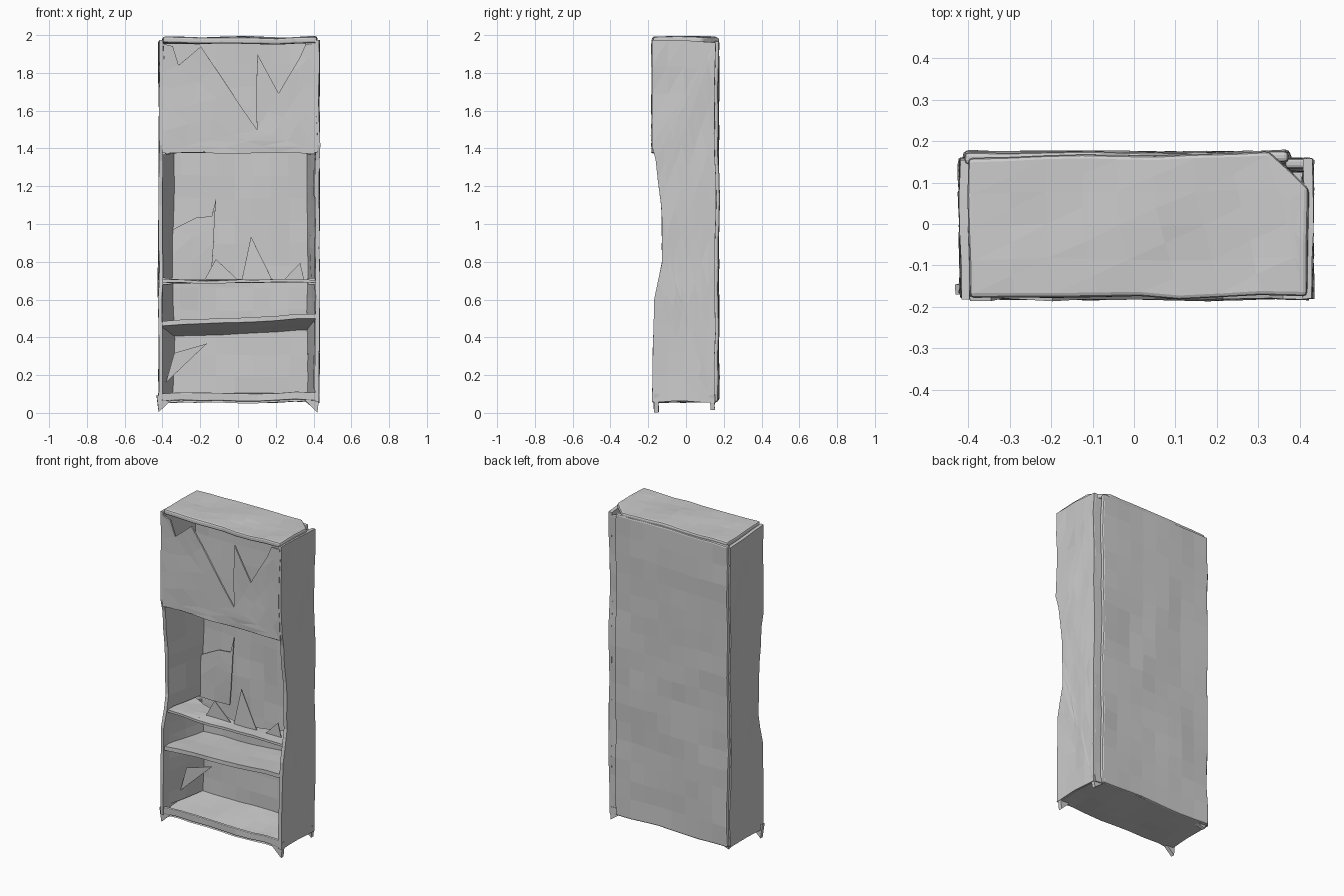
import bpy, bmesh
from mathutils import Vector, noise

cube = bpy.data.objects.get("Cube")
if cube:
    bpy.data.objects.remove(cube, do_unlink=True)

grey = bpy.data.materials.new("worn_grey")
grey.use_nodes = True
tone = (0.6, 0.6, 0.6, 1)
grey.diffuse_color = tone
grey.node_tree.nodes["Principled BSDF"].inputs["Base Color"].default_value = tone


def slab(name, axis, outline, start, end, cuts=3, bevel=0.0):
    """Extrude an outline along an axis, then crumple it softly."""
    def place(p, d):
        q = list(p)
        q.insert("xyz".index(axis), d)
        return Vector(q)

    bm = bmesh.new()
    rings = [[bm.verts.new(place(p, d)) for p in outline] for d in (start, end)]
    n = len(outline)
    for ring in rings:
        bm.faces.new(ring)
    for i in range(n):
        j = (i + 1) % n
        bm.faces.new((rings[0][i], rings[0][j], rings[1][j], rings[1][i]))
    bmesh.ops.recalc_face_normals(bm, faces=bm.faces[:])
    if bevel:
        bmesh.ops.bevel(bm, geom=bm.edges[:], offset=bevel, segments=2,
                        affect='EDGES', profile=0.5)
    bmesh.ops.triangulate(bm, faces=[f for f in bm.faces if len(f.verts) > 4])
    for _ in range(cuts):
        long_edges = [e for e in bm.edges if e.calc_length() > 0.14]
        if long_edges:
            bmesh.ops.subdivide_edges(bm, edges=long_edges, cuts=1, use_grid_fill=True)
    bmesh.ops.triangulate(bm, faces=[f for f in bm.faces if len(f.verts) > 4])
    for v in bm.verts:
        v.co += noise.noise_vector(v.co * 4) * 0.01
        v.co += noise.noise_vector(v.co * 11) * 0.004
    mesh = bpy.data.meshes.new(name)
    bm.to_mesh(mesh)
    bm.free()
    obj = bpy.data.objects.new(name, mesh)
    bpy.context.collection.objects.link(obj)
    mesh.materials.append(grey)
    return obj


def rect(a, b, c, d):
    return [(a, c), (b, c), (b, d), (a, d)]


# Thin side walls, with the front edge set back beside the middle opening
side = [(-0.18, 0.06), (0.155, 0.06), (0.155, 1.96), (-0.18, 1.97), (-0.18, 1.42),
        (-0.16, 1.34), (-0.135, 1.1), (-0.13, 0.8), (-0.17, 0.6)]
slab("right_side", "x", side, -0.42, -0.4, 4)
slab("left_side", "x", side, 0.408, 0.43, 4)

# Back, with a folded seam along its left edge
slab("back_panel", "y", rect(-0.41, 0.375, 0.06, 1.97), 0.145, 0.173, 4, 0.01)
slab("back_seam", "y", rect(0.365, 0.425, 0.06, 1.94), 0.13, 0.155, 4, 0.008)

# Top, with its back left corner folded in
top = [(-0.4, -0.175), (0.42, -0.175), (0.42, 0.08), (0.37, 0.13), (0.33, 0.17), (-0.4, 0.16)]
slab("top_board", "z", top, 1.955, 1.988, 3, 0.01)

# Bottom sheet, rising toward the back, and its front lip
slab("bottom_board", "x", [(-0.17, 0.055), (0.16, 0.06), (0.16, 0.1), (-0.15, 0.075)],
     -0.41, 0.42)
slab("bottom_lip", "y", rect(-0.4, 0.41, 0.065, 0.105), -0.175, -0.155, 3, 0.005)

# Upper front sheet with its torn top edge
torn = [(-0.405, 1.38), (0.415, 1.38), (0.42, 1.95), (0.36, 1.95), (0.22, 1.69),
        (0.1, 1.9), (0.1, 1.5), (-0.2, 1.94), (-0.32, 1.84), (-0.35, 1.94), (-0.4, 1.95)]
slab("upper_front", "y", torn, -0.182, -0.172)
slab("upper_lip", "z", rect(-0.39, 0.4, -0.175, -0.05), 1.375, 1.387)

# Torn middle shelf, with ragged pieces standing on it
slab("middle_shelf", "z", [(-0.4, -0.14), (0.41, -0.14), (0.41, 0.1), (0.3, 0.02), (0.18, -0.03),
                           (0.0, -0.04), (-0.15, 0.0), (-0.4, 0.12)], 0.688, 0.703)
for i, (left, peak, right, tip) in enumerate([(-0.18, -0.12, 0.0, 0.81),
                                              (0.02, 0.07, 0.18, 0.93),
                                              (0.24, 0.33, 0.35, 0.79)]):
    slab(f"ragged_piece_{i + 1}", "y", [(left, 0.7), (right, 0.7), (peak, tip)],
         -0.07, -0.065, 0)

# Torn inner lining low on the back of the middle opening
slab("torn_lining", "y", [(-0.36, 0.7), (-0.15, 0.7), (-0.13, 0.9), (-0.12, 1.14), (-0.14, 1.04),
                          (-0.22, 1.03), (-0.34, 0.97)], 0.125, 0.13, 2)

# Slanting linings inside the side walls
for name, wall, inner in (("right", -0.4, -0.34), ("left", 0.405, 0.365)):
    for level, low, high in (("middle", 0.71, 1.37), ("lower", 0.1, 0.68)):
        slab(f"{name}_{level}_lining", "z",
             [(wall, -0.12), (inner, 0.14), (inner * 1.03, 0.14)], low, high)

# Lower shelf with a sloping underside, tilted slightly across its width
shelf = slab("lower_shelf", "x",
             [(-0.165, 0.485), (-0.165, 0.51), (0.14, 0.5), (0.14, 0.425)], -0.4, 0.41)
for v in shelf.data.vertices:
    v.co.z += 0.045 * v.co.x - 0.005

# Torn flap in the lower right corner
slab("lower_flap", "y", [(-0.38, 0.16), (-0.34, 0.32), (-0.16, 0.37)], -0.03, -0.024, 0)

# Small pointed feet under the corners
for name, x, y, tip in (("front_right", -0.42, -0.16, 0.01), ("front_left", 0.42, -0.16, 0.0),
                        ("back_right", -0.4, 0.14, 0.04), ("back_left", 0.42, 0.14, 0.02)):
    s = 1 if x > 0 else -1
    slab(name + "_foot", "y", [(x - s * 0.07, 0.065), (x + s * 0.012, 0.1), (x, tip)],
         y - 0.012, y + 0.012, 0)
